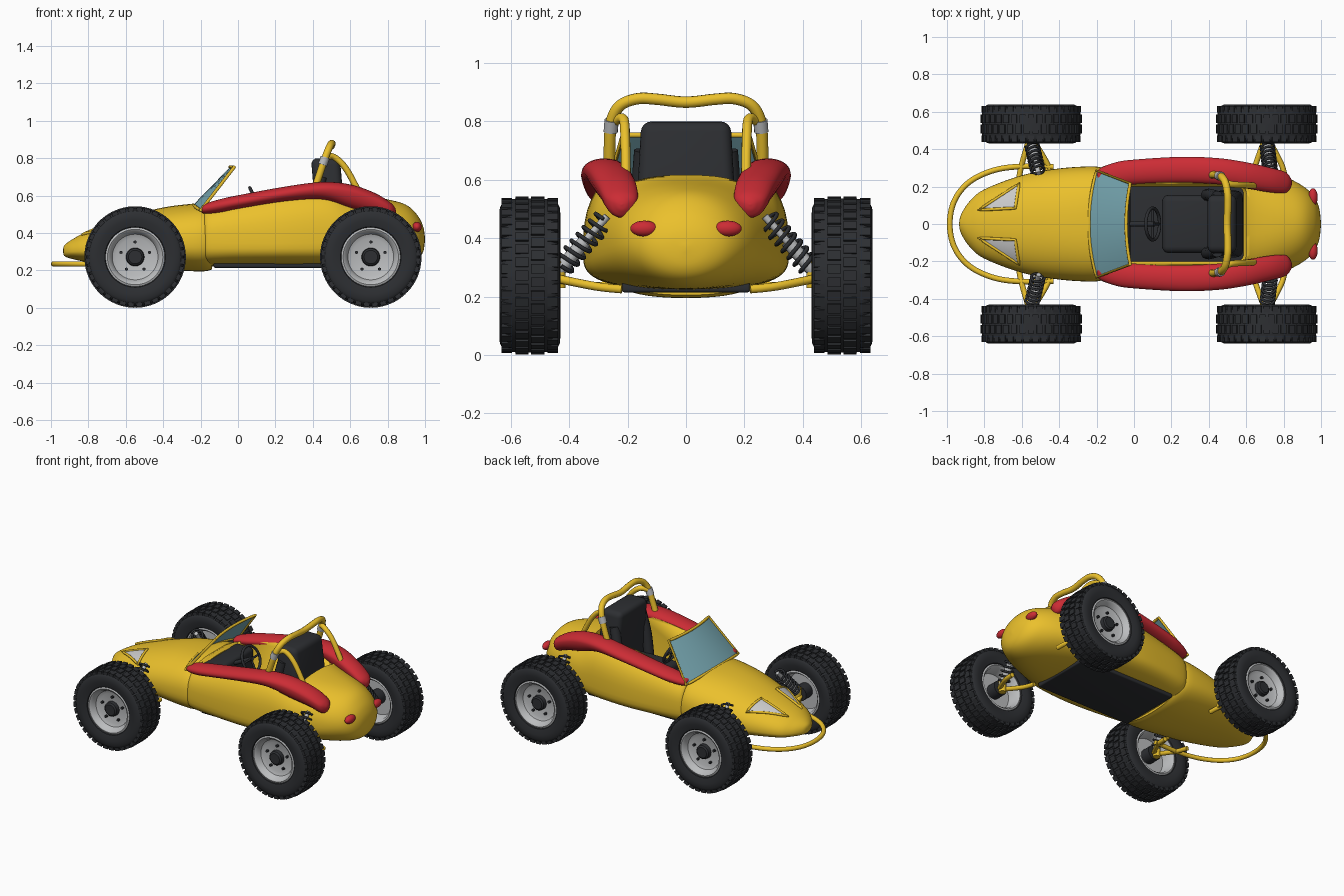
import bpy, bmesh, math
from mathutils import Vector, Matrix
from mathutils.bvhtree import BVHTree

if "Cube" in bpy.data.objects:
    bpy.data.objects.remove(bpy.data.objects["Cube"])

def mat(name, *rgb):
    m = bpy.data.materials.new(name)
    m.diffuse_color = (*rgb, 1)
    m.use_nodes = True
    m.node_tree.nodes["Principled BSDF"].inputs["Base Color"].default_value = m.diffuse_color
    return m

YELLOW = mat("yellow", .83, .53, .025)
RED = mat("red", .6, .025, .035)
DARK = mat("dark", .026, .028, .032)
TEAL = mat("glass", .2, .42, .48)
SILVER = mat("silver", .5, .51, .52)
WHITE = mat("lamp", .85, .85, .85)

def add(name, data, m, angle=40):
    ob = bpy.data.objects.new(name, data)
    bpy.context.collection.objects.link(ob)
    data.materials.clear()
    data.materials.append(m)
    bpy.ops.object.select_all(action='DESELECT')
    ob.select_set(True)
    bpy.context.view_layer.objects.active = ob
    if ob.type == 'CURVE':
        bpy.ops.object.convert(target='MESH')
    bpy.ops.object.shade_smooth_by_angle(angle=math.radians(angle))
    return ob

def from_bm(name, bm, m, angle=40):
    bmesh.ops.recalc_face_normals(bm, faces=bm.faces)
    me = bpy.data.meshes.new(name)
    bm.to_mesh(me)
    bm.free()
    return add(name, me, m, angle)

def spline(pts, k=6):
    """Catmull-Rom through tuples of any size"""
    out = []
    for i in range(len(pts) - 1):
        p = [pts[max(i - 1, 0)], pts[i], pts[i + 1], pts[min(i + 2, len(pts) - 1)]]
        for j in range(k):
            t = j / k
            out.append(tuple(.5 * (2 * b + (c - a) * t + (2 * a - 5 * b + 4 * c - d) * t * t
                             + (3 * b - a - 3 * c + d) * t ** 3) for a, b, c, d in zip(*p)))
    return out + [tuple(pts[-1])]

def loft(name, stations, m, side=1, k=5, seg=56):
    """Superellipse sections: x, centre y, half width, bottom z, middle z, top z, exponent"""
    bm = bmesh.new()
    rings = []
    for x, cy, w, zb, zc, zt, n in spline(stations, k):
        ring = []
        for i in range(seg):
            a = 2 * math.pi * i / seg
            c, s = math.cos(a), math.sin(a)
            y = math.copysign(abs(c) ** (2 / n), c) * max(w, .002)
            h = (zt - zc) if s > 0 else (zc - zb)
            z = zc + math.copysign(abs(s) ** (2 / n), s) * h
            ring.append(bm.verts.new((x, side * (cy + y), z)))
        rings.append(ring)
    for a, b in zip(rings, rings[1:]):
        for i in range(seg):
            j = (i + 1) % seg
            bm.faces.new((a[i], a[j], b[j], b[i]))
    bm.faces.new(rings[0])
    bm.faces.new(rings[-1])
    return from_bm(name, bm, m, 50)

def tube(name, pts, r, m, smooth=True, closed=False):
    if smooth and len(pts) > 2:
        pts = spline(pts, 6)
    cu = bpy.data.curves.new(name, 'CURVE')
    cu.dimensions, cu.bevel_depth, cu.bevel_resolution, cu.use_fill_caps = '3D', r, 3, True
    sp = cu.splines.new('POLY')
    sp.points.add(len(pts) - 1)
    for q, p in zip(sp.points, pts):
        q.co = (*p, 1)
    sp.use_cyclic_u = closed
    return add(name, cu, m)

def box(name, lo, hi, m, bev=.02, taper=1, shear=0):
    """Rounded box; taper narrows y at the top, shear leans the top along x"""
    lo, hi = Vector(lo), Vector(hi)
    bm = bmesh.new()
    bmesh.ops.create_cube(bm, size=1, matrix=Matrix.Translation((lo + hi) / 2) @ Matrix.Diagonal((*(hi - lo), 1)))
    my = (lo.y + hi.y) / 2
    for v in bm.verts:
        t = (v.co.z - lo.z) / (hi.z - lo.z)
        v.co.y = my + (v.co.y - my) * (1 + (taper - 1) * t)
        v.co.x += shear * t
    bmesh.ops.bevel(bm, geom=bm.edges[:], offset=bev, segments=4, profile=.5, affect='EDGES')
    return from_bm(name, bm, m)

def lathe(profile, seg=64):
    """Spin (radius, y) points about the y axis"""
    bm = bmesh.new()
    vs = [bm.verts.new((r, y, 0)) for r, y in profile]
    es = [bm.edges.new(e) for e in zip(vs, vs[1:])]
    bmesh.ops.spin(bm, geom=vs + es, axis=(0, 1, 0), cent=(0, 0, 0), steps=seg, angle=2 * math.pi)
    bmesh.ops.remove_doubles(bm, verts=bm.verts, dist=1e-5)
    return bm

# Body: front hull and rear hull
nose = loft("front_hull", [
    (-.935, 0, .005, .295, .305, .315, 2), (-.925, 0, .05, .275, .3, .338, 2),
    (-.88, 0, .12, .26, .3, .37, 2), (-.8, 0, .185, .245, .305, .41, 2.1),
    (-.6, 0, .26, .225, .32, .482, 2.2), (-.4, 0, .297, .205, .34, .537, 2.3),
    (-.2, 0, .307, .195, .35, .558, 2.5), (-.14, 0, .28, .205, .35, .54, 2.5)], YELLOW)
tub = loft("rear_hull", [
    (-.178, 0, .28, .24, .35, .54, 2.8), (-.16, 0, .31, .222, .35, .557, 3), (0, 0, .335, .225, .345, .6, 3),
    (.25, 0, .353, .225, .345, .65, 3), (.48, 0, .34, .225, .35, .66, 3), (.62, 0, .315, .225, .36, .61, 2.6),
    (.8, 0, .255, .225, .375, .58, 2.2), (.9, 0, .205, .235, .38, .55, 2), (.96, 0, .15, .26, .375, .495, 2),
    (.99, 0, .085, .3, .37, .435, 2), (1, 0, .005, .36, .37, .375, 2)], YELLOW)

# Cockpit opening
cutter = box("cockpit_cutter", (-.15, -.215, .27), (.6, .215, 1.1), YELLOW, .05)
mod = tub.modifiers.new("cockpit", 'BOOLEAN')
mod.object, mod.operation, mod.solver = cutter, 'DIFFERENCE', 'EXACT'
bpy.context.view_layer.objects.active = tub
bpy.ops.object.modifier_apply(modifier="cockpit")
bpy.data.objects.remove(cutter)
box("cockpit_floor", (-.14, -.21, .262), (.595, .21, .285), DARK, .008)
box("dashboard", (-.16, -.21, .34), (-.02, .21, .535), DARK, .025)
box("under_panel", (-.13, -.22, .214), (.6, .22, .25), DARK, .01)

# Seat
box("seat_cushion", (.15, -.155, .28), (.47, .155, .43), DARK, .035)
box("seat_back", (.43, -.18, .33), (.585, .18, .8), DARK, .035, .85, -.04)
for s in (1, -1):
    tube("seat_bolster", [(.39, s * .155, .4), (.41, s * .155, .55), (.445, s * .145, .7)], .033, DARK)

# Steering wheel
c, ax = Vector((.1, 0, .565)), Vector((.9, 0, .43)).normalized()
up = Vector((-ax.z, 0, ax.x))
rim = [c + .085 * (math.cos(a) * Vector((0, 1, 0)) + math.sin(a) * up) for a in [math.pi * i / 16 for i in range(32)]]
tube("steering_wheel", rim, .009, DARK, False, True)
for i in (0, 16, 24):
    tube("steering_spoke", [c, rim[i]], .007, DARK)
tube("steering_column", [c + ax * .01, c - ax * .2], .014, DARK)

# Windscreen with frame
def pane(u, v):
    return Vector((-.2 + .18 * v - (.04 - .018 * v) * (1 - u * u), u * (.285 - .068 * v), .55 + .203 * v - .03 * u * u * (1 - v)))
bm = bmesh.new()
us = [i / 8 - 1 for i in range(17)]
rows = [[bm.verts.new(pane(u, v)) for u in us] for v in (0, 1)]
for i in range(16):
    bm.faces.new((rows[0][i], rows[0][i + 1], rows[1][i + 1], rows[1][i]))
bmesh.ops.solidify(bm, geom=bm.faces[:], thickness=.006)
from_bm("windscreen", bm, TEAL)
tube("windscreen_frame", [pane(u, 0) for u in us] + [pane(u, 1) for u in us[::-1]], .009, YELLOW, False, True)

# Roll bar
half = [(.405, .262, .62), (.435, .262, .71), (.465, .255, .80), (.487, .225, .855), (.5, .165, .878), (.502, .1, .876)]
tube("roll_bar", half + [(.498, 0, .866)] + [(x, -y, z) for x, y, z in half[::-1]], .02, YELLOW)

# Headlamps laid on the hood
hull = BVHTree.FromPolygons([v.co for v in nose.data.vertices], [p.vertices[:] for p in nose.data.polygons])
def drop(p, lift):
    return hull.ray_cast(Vector((p[0], p[1], 2)), Vector((0, 0, -1)))[0] + Vector((0, 0, lift))

for s in (1, -1):
    corners = [Vector((-.83, s * .075, 0)), Vector((-.615, s * .215, 0)), Vector((-.635, s * .085, 0))]
    bm = bmesh.new()
    bm.faces.new([bm.verts.new(p) for p in corners])
    bmesh.ops.subdivide_edges(bm, edges=bm.edges[:], cuts=7, use_grid_fill=True)
    for v in bm.verts:
        v.co = drop(v.co, .007)
    from_bm("headlamp", bm, WHITE)
    edge = [drop(a.lerp(b, i / 8), .005) for a, b in zip(corners, corners[1:] + corners[:1]) for i in range(8)]
    tube("headlamp_frame", edge, .008, YELLOW, False, True)

    # Padded red cockpit edge
    loft("side_trim", [
        (-.197, .255, .003, .529, .53, .531, 2), (-.185, .255, .04, .505, .53, .553, 2),
        (-.1, .267, .062, .51, .548, .58, 2), (0, .278, .066, .53, .565, .602, 2),
        (.25, .289, .07, .57, .61, .648, 2), (.45, .282, .07, .58, .635, .673, 2),
        (.6, .26, .07, .535, .62, .66, 2), (.73, .235, .066, .5, .575, .615, 2),
        (.81, .222, .055, .47, .535, .567, 2), (.838, .22, .025, .49, .52, .538, 2),
        (.845, .22, .002, .514, .515, .516, 2)], RED, s, 5, 24)

    # Roll bar braces and joints
    tube("roll_bar_brace", [(.465, s * .245, .8), (.51, s * .215, .808), (.58, s * .208, .74), (.67, s * .205, .57)], .017, YELLOW)
    tube("roll_bar_joint", [(.452, s * .258, .765), (.466, s * .255, .805)], .025, SILVER)

    # Tail lamps
    bm = bmesh.new()
    bmesh.ops.create_uvsphere(bm, u_segments=24, v_segments=12, radius=1,
        matrix=Matrix.Translation((.957, s * .143, .433)) @ Matrix.Rotation(s * -.0, 4, 'Z') @ Matrix.Diagonal((.025, .048, .027, 1)))
    from_bm("tail_lamp", bm, RED)

# Front bumper
side = [(-.43, .305, .235), (-.6, .308, .235), (-.75, .287, .235), (-.88, .225, .235), (-.96, .125, .235)]
tube("front_bumper", side + [(-.985, 0, .235)] + [(x, -y, z) for x, y, z in side[::-1]], .015, YELLOW)
for s in (1, -1):
    tube("bumper_mount", [(-.47, s * .2, .26), (-.47, s * .3, .235)], .013, YELLOW)

# Wheel meshes: tyre with tread blocks, rim, hub
shape = [(.15, .08), (.162, .095), (.2, .105), (.232, .103), (.252, .092), (.262, .072), (.264, .03)]
bm = lathe(shape + [(r, -y) for r, y in shape[::-1]] + [shape[0]])
N = 36
for i in range(N):
    for y, r, wide, off, tall in ((.027, .264, .046, 0, .014), (-.027, .264, .046, .5, .014), (.079, .255, .036, .5, .02), (-.079, .255, .036, 0, .02)):
        bmesh.ops.create_cube(bm, size=1, matrix=Matrix.Rotation(2 * math.pi * (i + off) / N, 4, 'Y')
            @ Matrix.Translation((r, y, 0)) @ Matrix.Diagonal((tall, wide, .033, 1)))
tyre = from_bm("tyre", bm, DARK, 35)
rim_ob = from_bm("rim", lathe([(0, .045), (.1, .045), (.122, .055), (.135, .085), (.148, .094), (.158, .09), (.155, 0),
    (.158, -.09), (.148, -.094), (.135, -.08), (.125, -.01), (0, -.01)]), SILVER, 35)
bm = lathe([(0, .078), (.036, .078), (.046, .07), (.05, .04), (.05, -.08), (0, -.08)], 32)
for i in range(5):
    a = 2 * math.pi * (i + .25) / 5
    bmesh.ops.create_cone(bm, cap_ends=True, segments=6, radius1=.009, radius2=.009, depth=.02,
        matrix=Matrix.Translation((.08 * math.cos(a), .05, .08 * math.sin(a))) @ Matrix.Rotation(math.pi / 2, 4, 'X'))
hub = from_bm("hub", bm, DARK, 35)
parts = (tyre, rim_ob, hub)

# Place wheels and suspension at each corner
for wx, d in ((-.55, .04), (.71, .02)):
    for s in (1, -1):
        for src in parts:
            ob = src.copy()
            bpy.context.collection.objects.link(ob)
            ob.location = (wx, s * .535, .272)
            ob.rotation_euler.z = 0 if s > 0 else math.pi
        # Yellow wishbones and upright
        for dx in (-.09, .09):
            tube("wishbone", [(wx + dx + d / 2, s * .22, .225), (wx + dx * .8 + d / 2, s * .31, .235), (wx + dx * .15, s * .445, .262)], .015, YELLOW)
        tube("upright", [(wx, s * .435, .23), (wx, s * .435, .32)], .024, YELLOW)
        # Coil spring over damper
        a, b = Vector((wx + d, s * .27, .475)), Vector((wx, s * .44, .285))
        q = (b - a).to_track_quat('Z', 'Y')
        tube("damper_rod", [a, b], .013, SILVER)
        tube("damper_body", [a.lerp(b, .45), b], .024, SILVER)
        coil = []
        for i in range(99):
            t = i / 14 * 2 * math.pi
            coil.append(a + q @ Vector((.036 * math.cos(t), .036 * math.sin(t), (b - a).length * (.05 + .85 * i / 98))))
        tube("coil_spring", coil, .007, DARK, False)
for src in parts:
    bpy.data.objects.remove(src)
